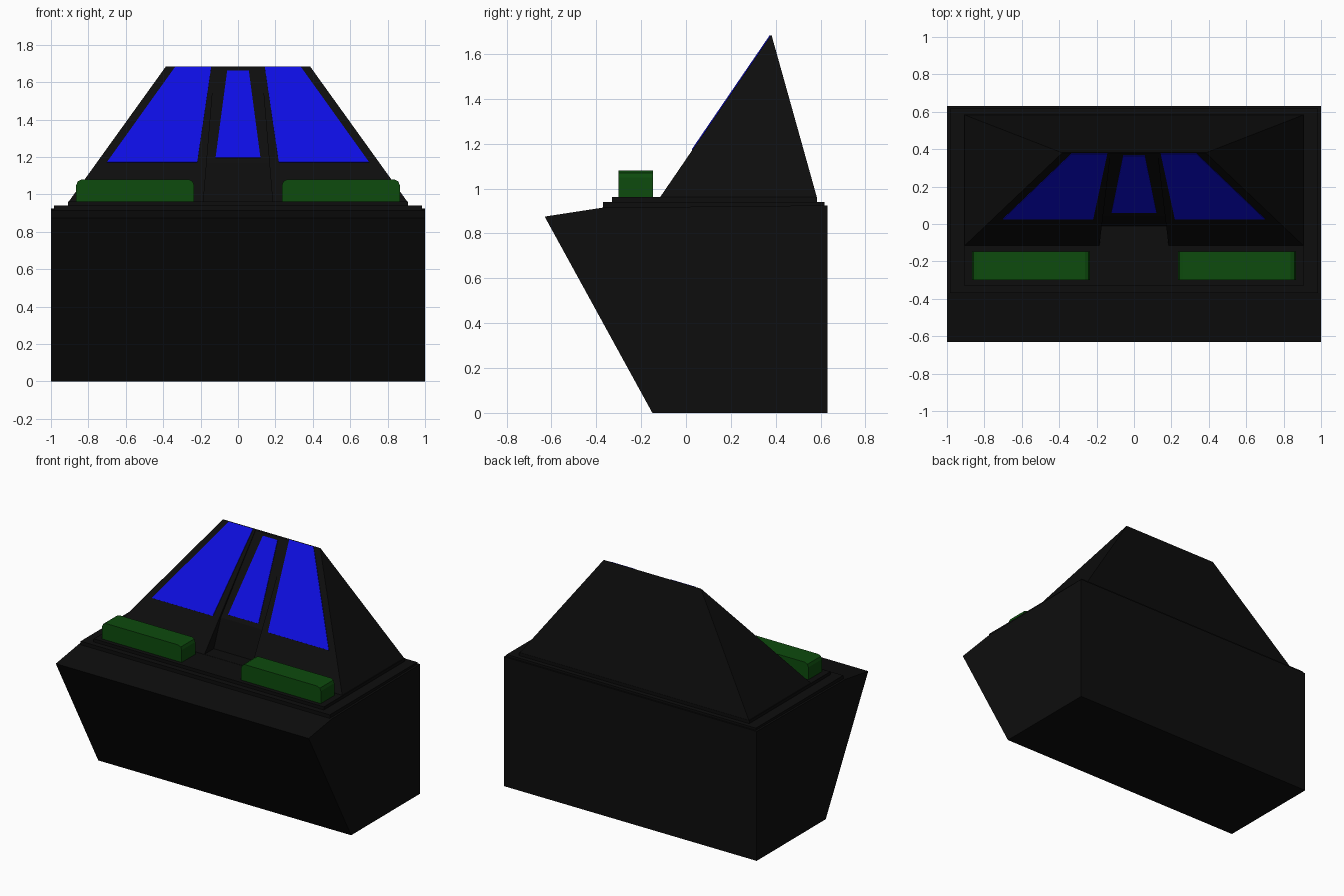
import bpy, bmesh
from mathutils import Vector

cube = bpy.data.objects.get("Cube")
if cube:
    bpy.data.objects.remove(cube, do_unlink=True)


def material(name, rgb):
    m = bpy.data.materials.new(name)
    m.use_nodes = True
    m.diffuse_color = (*rgb, 1)
    m.node_tree.nodes["Principled BSDF"].inputs["Base Color"].default_value = (*rgb, 1)
    return m


black = material("black", (0.004, 0.004, 0.004))
blue = material("blue", (0.004, 0.004, 0.75))
green = material("dark green", (0.004, 0.07, 0.004))


def loft(name, loop_a, loop_b, mat):
    """Closed solid joining two loops with the same number of points."""
    bm = bmesh.new()
    a = [bm.verts.new(p) for p in loop_a]
    b = [bm.verts.new(p) for p in loop_b]
    bm.faces.new(a)
    bm.faces.new(b)
    for i in range(len(a)):
        j = (i + 1) % len(a)
        bm.faces.new((a[i], a[j], b[j], b[i]))
    bmesh.ops.remove_doubles(bm, verts=bm.verts, dist=0.0001)
    bmesh.ops.recalc_face_normals(bm, faces=bm.faces)
    mesh = bpy.data.meshes.new(name)
    bm.to_mesh(mesh)
    bm.free()
    mesh.materials.append(mat)
    obj = bpy.data.objects.new(name, mesh)
    bpy.context.collection.objects.link(obj)
    return obj


def rect(x, y0, y1, z):
    return [(-x, y0, z), (x, y0, z), (x, y1, z), (-x, y1, z)]


# Base body with sloping front and overhanging lip
body = [(-0.15, 0), (0.63, 0), (0.63, 0.925), (-0.37, 0.915), (-0.63, 0.875)]
loft("base_body", [(-1, y, z) for y, z in body], [(1, y, z) for y, z in body], black)

# Two stepped deck plates
loft("lower_deck", rect(0.985, -0.37, 0.618, 0.9), rect(0.985, -0.37, 0.618, 0.94), black)
loft("upper_deck", rect(0.91, -0.33, 0.585, 0.92), rect(0.91, -0.33, 0.585, 0.962), black)

# Tapered roof ending in a ridge, with a notch down the front centre
roof = loft("roof", rect(0.91, -0.12, 0.585, 0.955), rect(0.385, 0.379, 0.381, 1.685), black)


def notch_loop(side):
    profile = [(-0.3, 0.963), (-0.01, 0.963), (0.045, 1.17), (0.376, 1.674), (0.376, 1.8), (-0.3, 1.8)]
    return [(side * (0.185 - 0.083 * (z - 0.96)), y, z) for y, z in profile]


cutter = loft("notch_cutter", notch_loop(-1), notch_loop(1), black)
cutter.hide_render = True
cut = roof.modifiers.new("notch", "BOOLEAN")
cut.operation = "DIFFERENCE"
cut.solver = "EXACT"
cut.object = cutter
bpy.context.view_layer.objects.active = roof
bpy.ops.object.modifier_apply(modifier=cut.name)
bpy.data.objects.remove(cutter, do_unlink=True)


# Window plates lying on a sloping plane given by two (y, z) points
def window(name, outline, low, high):
    slope = (high[0] - low[0]) / (high[1] - low[1])
    out = Vector((0, -1, slope)).normalized() * 0.004
    back = [Vector((x, low[0] + (z - low[1]) * slope, z)) for x, z in outline]
    loft(name, back, [p + out for p in back], blue)


window("centre_window", [(-0.12, 1.195), (0.12, 1.195), (0.058, 1.66), (-0.058, 1.66)],
       (0.045, 1.17), (0.376, 1.674))

for label, s in (("left", 1), ("right", -1)):
    window(label + "_window", [(s * x, z) for x, z in
           ((0.218, 1.172), (0.7, 1.172), (0.335, 1.682), (0.143, 1.682))],
           (-0.12, 0.955), (0.379, 1.685))

    # Green block with chamfered upper ends
    x0, x1, top = 0.235, 0.865, 1.08
    outline = [(x0, 0.955), (x1, 0.955), (x1, top - 0.03), (x1 - 0.008, top - 0.01), (x1 - 0.028, top),
               (x0 + 0.028, top), (x0 + 0.008, top - 0.01), (x0, top - 0.03)]
    loft(label + "_block", [(s * x, -0.3, z) for x, z in outline],
         [(s * x, -0.147, z) for x, z in outline], green)
